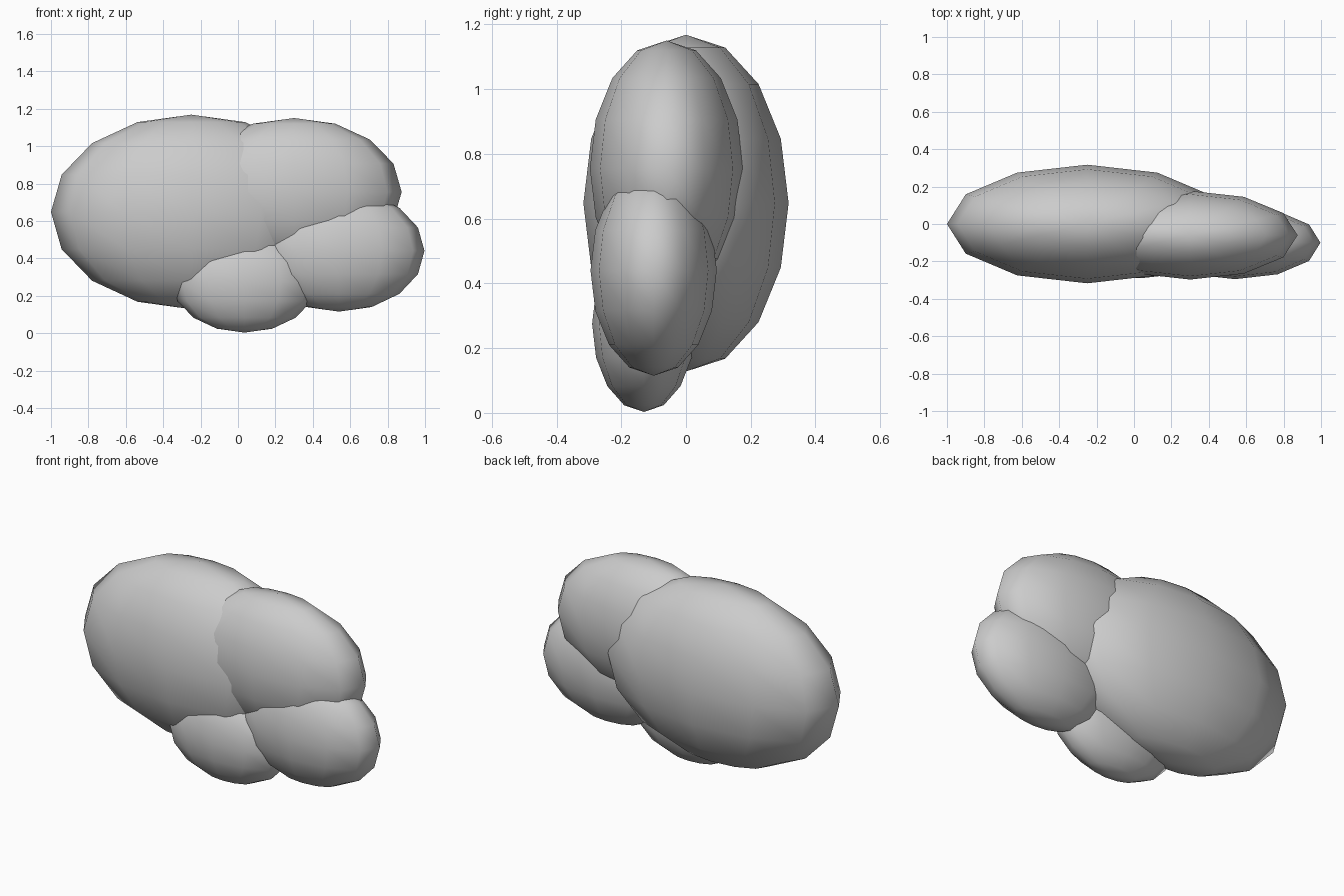
import bpy

if "Cube" in bpy.data.objects:
    bpy.data.objects.remove(bpy.data.objects["Cube"])


def puff(name, center, radii):
    """Smooth low-poly ellipsoid."""
    bpy.ops.mesh.primitive_uv_sphere_add(segments=12, ring_count=8, radius=1, location=center)
    ob = bpy.context.object
    ob.name = name
    ob.scale = radii
    bpy.ops.object.transform_apply(location=False, rotation=False, scale=True)
    bpy.ops.object.shade_smooth()
    return ob


# four overlapping foliage / cloud lobes
puff("large_lobe", (-0.25, 0.0, 0.648), (0.75, 0.317, 0.52))
puff("upper_right_lobe", (0.30, -0.06, 0.755), (0.575, 0.237, 0.395))
puff("lower_right_lobe", (0.54, -0.10, 0.44), (0.457, 0.195, 0.325))
puff("bottom_lobe", (0.035, -0.13, 0.275), (0.387, 0.16, 0.272))
